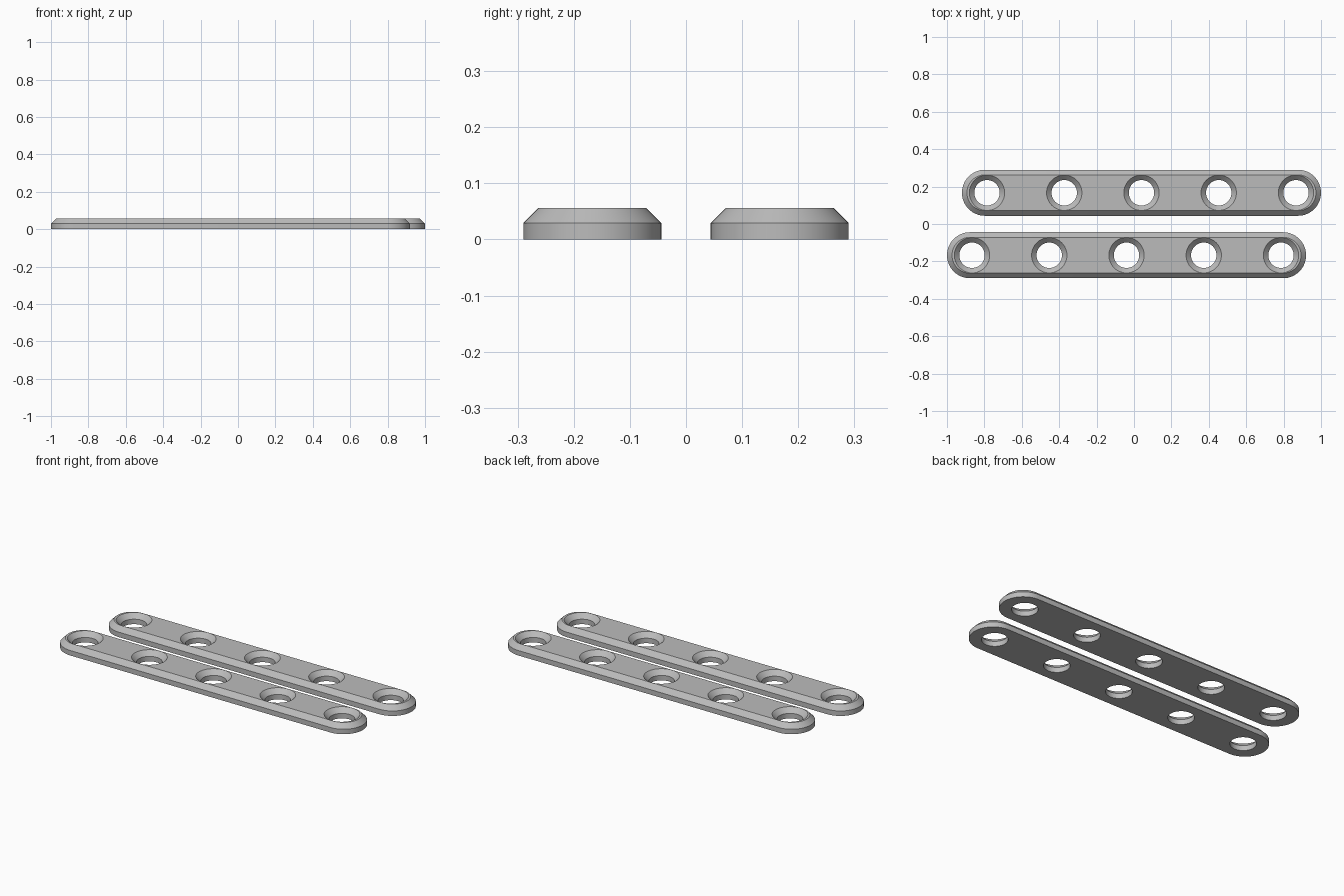
import bpy, bmesh, math

if "Cube" in bpy.data.objects:
    bpy.data.objects.remove(bpy.data.objects["Cube"])

HALF_LEN, HALF_W, H = 0.96, 0.123, 0.056
CHAMFER, STEP = 0.027, 0.029          # edge chamfer width and the height it starts at
HOLE_R, SINK_R, PITCH = 0.068, 0.0945, 0.413

grey = bpy.data.materials.new("plain grey")
grey.diffuse_color = (0.5, 0.5, 0.5, 1)
grey.use_nodes = True
grey.node_tree.nodes["Principled BSDF"].inputs["Base Color"].default_value = grey.diffuse_color


def stack(name, rings):
    """Closed solid skinned through a list of equally long point rings."""
    bm = bmesh.new()
    loops = [[bm.verts.new(p) for p in ring] for ring in rings]
    n = len(loops[0])
    for a, b in zip(loops, loops[1:]):
        for i in range(n):
            j = (i + 1) % n
            bm.faces.new((a[i], a[j], b[j], b[i]))
    bm.faces.new(loops[0][::-1])
    bm.faces.new(loops[-1])
    me = bpy.data.meshes.new(name)
    bm.to_mesh(me)
    bm.free()
    me.materials.append(grey)
    ob = bpy.data.objects.new(name, me)
    bpy.context.collection.objects.link(ob)
    return ob


def slot(r, z, seg=32):
    """Outline with two half-round ends, around the plate centre."""
    c = HALF_LEN - HALF_W
    pts = []
    for side, start in ((1, -math.pi / 2), (-1, math.pi / 2)):
        for i in range(seg + 1):
            a = start + math.pi * i / seg
            pts.append((side * c + r * math.cos(a), r * math.sin(a), z))
    return pts


def circle(x, r, z, seg=48):
    return [(x + r * math.cos(math.tau * i / seg), r * math.sin(math.tau * i / seg), z)
            for i in range(seg)]


def make_plate(name, x, y):
    # Bar with upright sides and a chamfered upper edge
    plate = stack(name, [slot(HALF_W, 0), slot(HALF_W, STEP), slot(HALF_W - CHAMFER, H)])
    # Five countersunk holes
    cutters = []
    for k in range(-2, 3):
        px = k * PITCH
        slope = (SINK_R - HOLE_R) / (H - STEP)
        cut = stack("hole_cutter", [circle(px, HOLE_R, -0.02), circle(px, HOLE_R, STEP),
                                    circle(px, SINK_R + 0.02 * slope, H + 0.02)])
        cut.hide_render = True
        mod = plate.modifiers.new("hole", "BOOLEAN")
        mod.operation, mod.solver, mod.object = "DIFFERENCE", "EXACT", cut
        cutters.append(cut)
    bpy.ops.object.select_all(action="DESELECT")
    bpy.context.view_layer.objects.active = plate
    plate.select_set(True)
    for mod in list(plate.modifiers):
        bpy.ops.object.modifier_apply(modifier=mod.name)
    for cut in cutters:
        bpy.data.objects.remove(cut)
    bpy.ops.object.shade_smooth_by_angle(angle=math.radians(30))
    plate.location = (x, y, 0)


make_plate("front_plate", -0.04, -0.167)
make_plate("back_plate", 0.04, 0.167)
